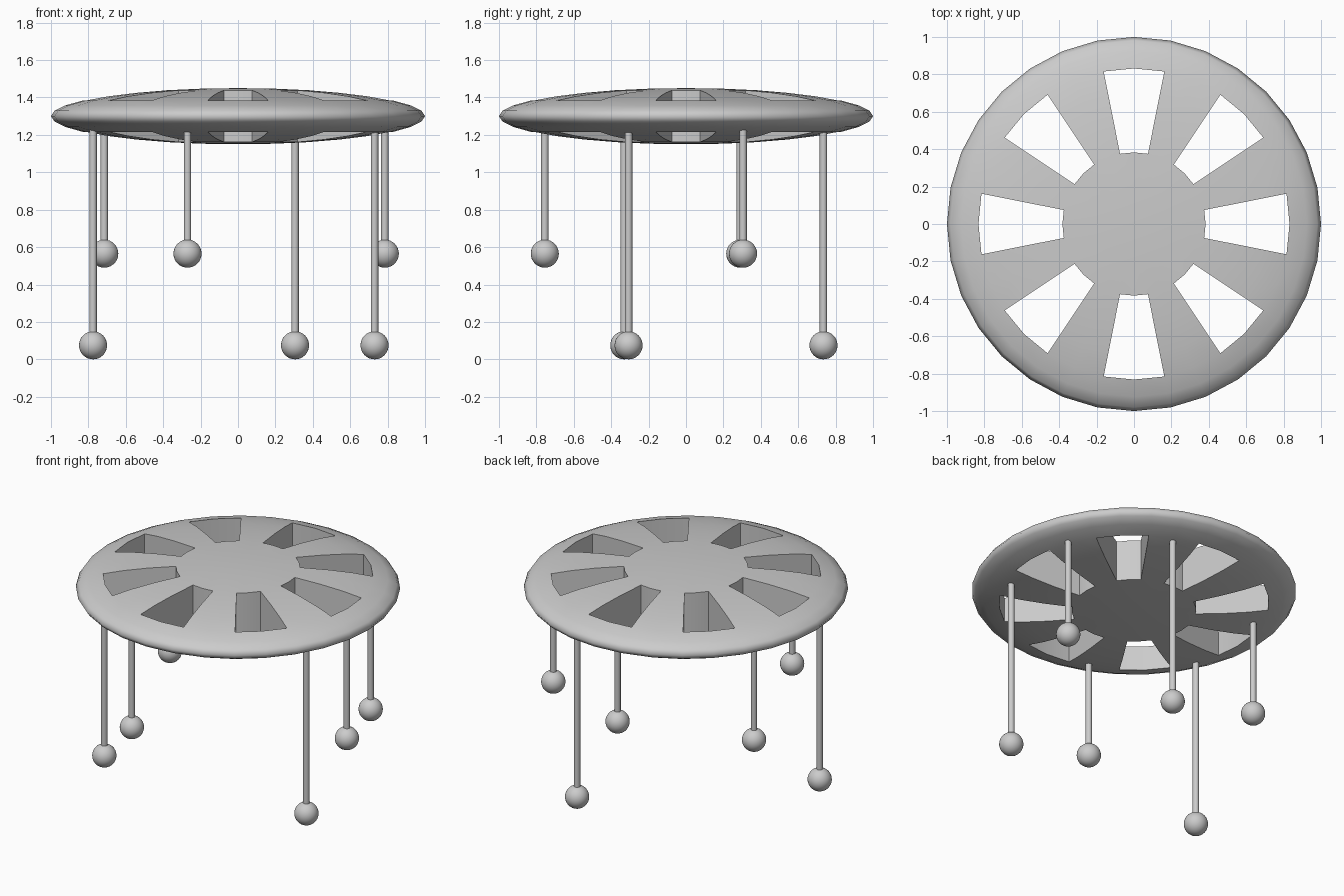
import bpy, bmesh
from math import atan2, acos, degrees, radians
from mathutils import Matrix, Vector

if "Cube" in bpy.data.objects:
    bpy.data.objects.remove(bpy.data.objects["Cube"])

DISC_Z, DISC_H = 1.3, 0.15
BALL_R, LEG_R = 0.075, 0.02


def finish(name, bm, loc):
    mesh = bpy.data.meshes.new(name)
    bm.to_mesh(mesh)
    bm.free()
    ob = bpy.data.objects.new(name, mesh)
    ob.location = loc
    bpy.context.collection.objects.link(ob)
    return ob


# Flattened disc with eight wedge-shaped openings
bm = bmesh.new()
bmesh.ops.create_uvsphere(bm, u_segments=32, v_segments=16, radius=1)


def in_slot(face):
    c = face.calc_center_median().normalized()
    polar = degrees(acos(abs(c.z)))
    a = degrees(atan2(c.y, c.x)) % 45
    return 22.5 < polar < 56.25 and min(a, 45 - a) < 11.25


bmesh.ops.delete(bm, geom=[f for f in bm.faces if in_slot(f)], context='FACES')


# Vertical walls join the upper rim of each opening to the lower one
def key(co):
    return (round(co.x, 3) + 0.0, round(co.y, 3) + 0.0)


rim = [e for e in bm.edges if e.is_boundary]
lower = [v for e in rim for v in e.verts if v.co.z < 0]
walls = []
for e in rim:
    a, b = e.verts
    if a.co.z > 0:
        a2 = min(lower, key=lambda v: (v.co.xy - a.co.xy).length)
        b2 = min(lower, key=lambda v: (v.co.xy - b.co.xy).length)
        walls.append(bm.faces.new((a, b, b2, a2)))
bmesh.ops.scale(bm, vec=(1, 1, DISC_H), verts=bm.verts)
bmesh.ops.recalc_face_normals(bm, faces=bm.faces)
for f in bm.faces:
    f.smooth = True
for f in walls:
    for e in f.edges:
        e.smooth = e.calc_face_angle(0) < radians(25)
finish("slotted_disc", bm, (0, 0, DISC_Z))


# Hanging legs with ball feet, alternating short and long
def leg(name, x, y, ball_z):
    bm = bmesh.new()
    bmesh.ops.create_uvsphere(bm, u_segments=32, v_segments=16, radius=BALL_R)
    finish(name + "_ball", bm, (x, y, ball_z)).data.shade_smooth()
    top = DISC_Z - 0.07
    bm = bmesh.new()
    bmesh.ops.create_cone(bm, cap_ends=True, segments=16, radius1=LEG_R,
                          radius2=LEG_R, depth=top - ball_z)
    for f in bm.faces:
        f.smooth = len(f.verts) == 4
    finish(name + "_rod", bm, (x, y, (top + ball_z) / 2))


for i, (x, y) in enumerate([(0.785, 0.305), (-0.715, 0.29), (-0.27, -0.755)]):
    leg(f"short_leg_{i + 1}", x, y, 0.565)
for i, (x, y) in enumerate([(0.305, 0.735), (-0.775, -0.33), (0.73, -0.307)]):
    leg(f"long_leg_{i + 1}", x, y, BALL_R)
